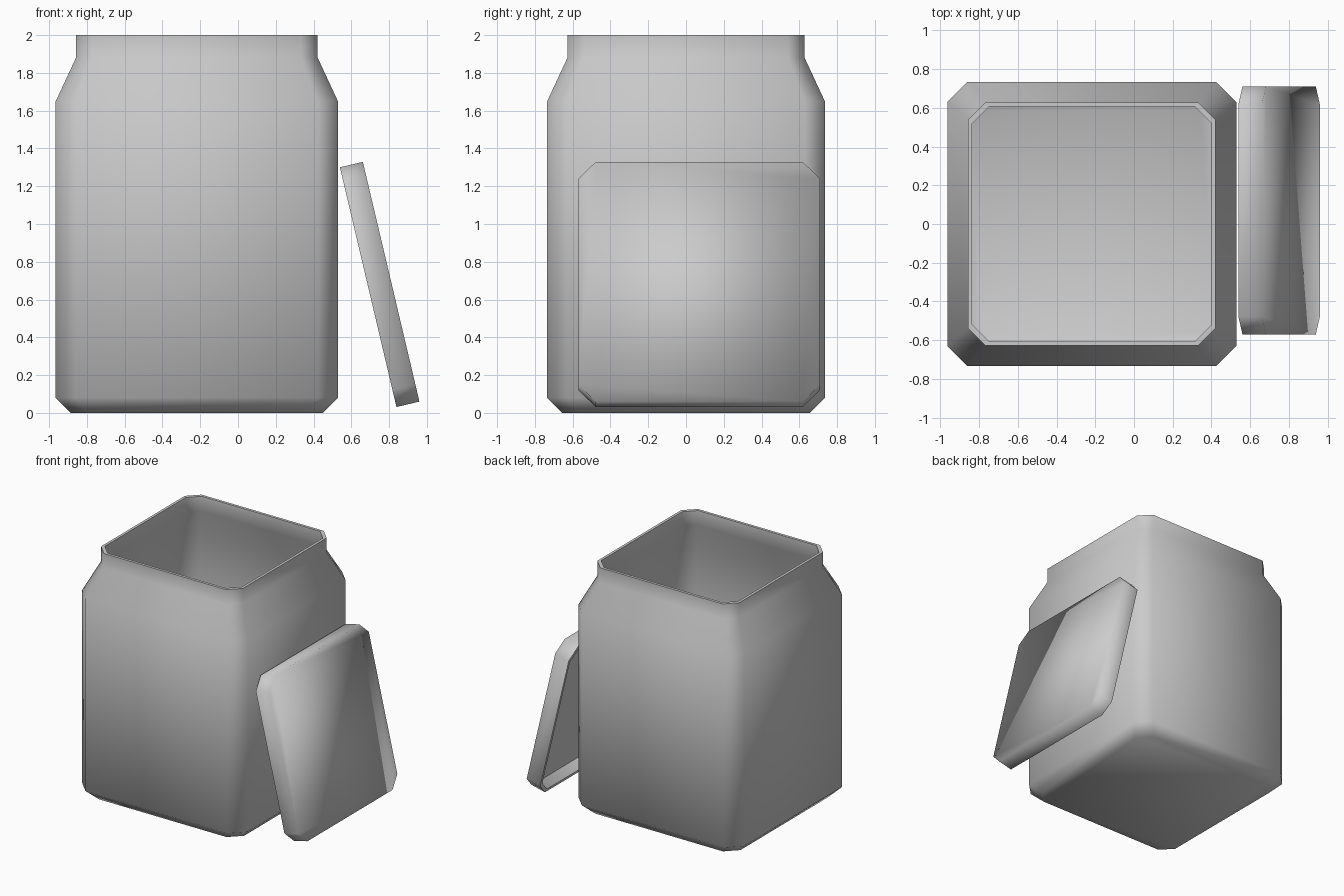
import bpy
import bmesh
from mathutils import Matrix

if "Cube" in bpy.data.objects:
    bpy.data.objects.remove(bpy.data.objects["Cube"], do_unlink=True)

grey = bpy.data.materials.new("plain grey")
grey.use_nodes = True
grey.diffuse_color = (0.6, 0.6, 0.6, 1)
grey.node_tree.nodes["Principled BSDF"].inputs["Base Color"].default_value = (0.6, 0.6, 0.6, 1)


def shell(name, half_x, half_y, cut, profile, rim, matrix):
    """Loft square rings with cut corners; profile holds (inset, z) pairs,
    and the rings whose index is in rim get crisp edges."""
    bm = bmesh.new()
    rings = []
    for inset, z in profile:
        a, b = half_x - inset, half_y - inset
        c = cut - inset * 0.15
        points = [(a, b - c), (a - c, b), (c - a, b), (-a, b - c),
                  (-a, c - b), (c - a, -b), (a - c, -b), (a, c - b)]
        rings.append([bm.verts.new((x, y, z)) for x, y in points])
    for low, high in zip(rings, rings[1:]):
        for i in range(8):
            j = (i + 1) % 8
            bm.faces.new((low[i], low[j], high[j], high[i]))
    bm.faces.new(rings[0][::-1])
    bm.faces.new(rings[-1])
    bmesh.ops.recalc_face_normals(bm, faces=bm.faces)
    for face in bm.faces:
        face.smooth = True
    for k in rim:
        for i in range(8):
            bm.edges.get((rings[k][i], rings[k][(i + 1) % 8])).smooth = False
    mesh = bpy.data.meshes.new(name)
    bm.to_mesh(mesh)
    bm.free()
    mesh.materials.append(grey)
    obj = bpy.data.objects.new(name, mesh)
    obj.matrix_world = matrix
    bpy.context.scene.collection.objects.link(obj)
    return obj


# Open jar: outer wall up to the rim, then the inner wall down to the floor
wall = 0.022
outer = [(0.08, 0), (0, 0.08), (0, 1.65), (0.107, 1.88), (0.107, 2)]
inner = [(inset + wall, z) for inset, z in reversed(outer)]
inner[-1] = (0.08 + wall, wall)
shell("jar_body", 0.747, 0.735, 0.105, outer + inner, (4, 5),
      Matrix.Translation((-0.218, 0, 0)))

# Hollow lid leaning beside the jar, open side towards it
lid_profile = [(0, 0.0625), (0, -0.0625), (wall, -0.0625), (wall, 0.04)]
shell("lid", 0.652, 0.64, 0.092, lid_profile, (1, 2, 3),
      Matrix.Translation((0.75, 0.07, 0.68)) @ Matrix.Rotation(1.339, 4, "Y"))
